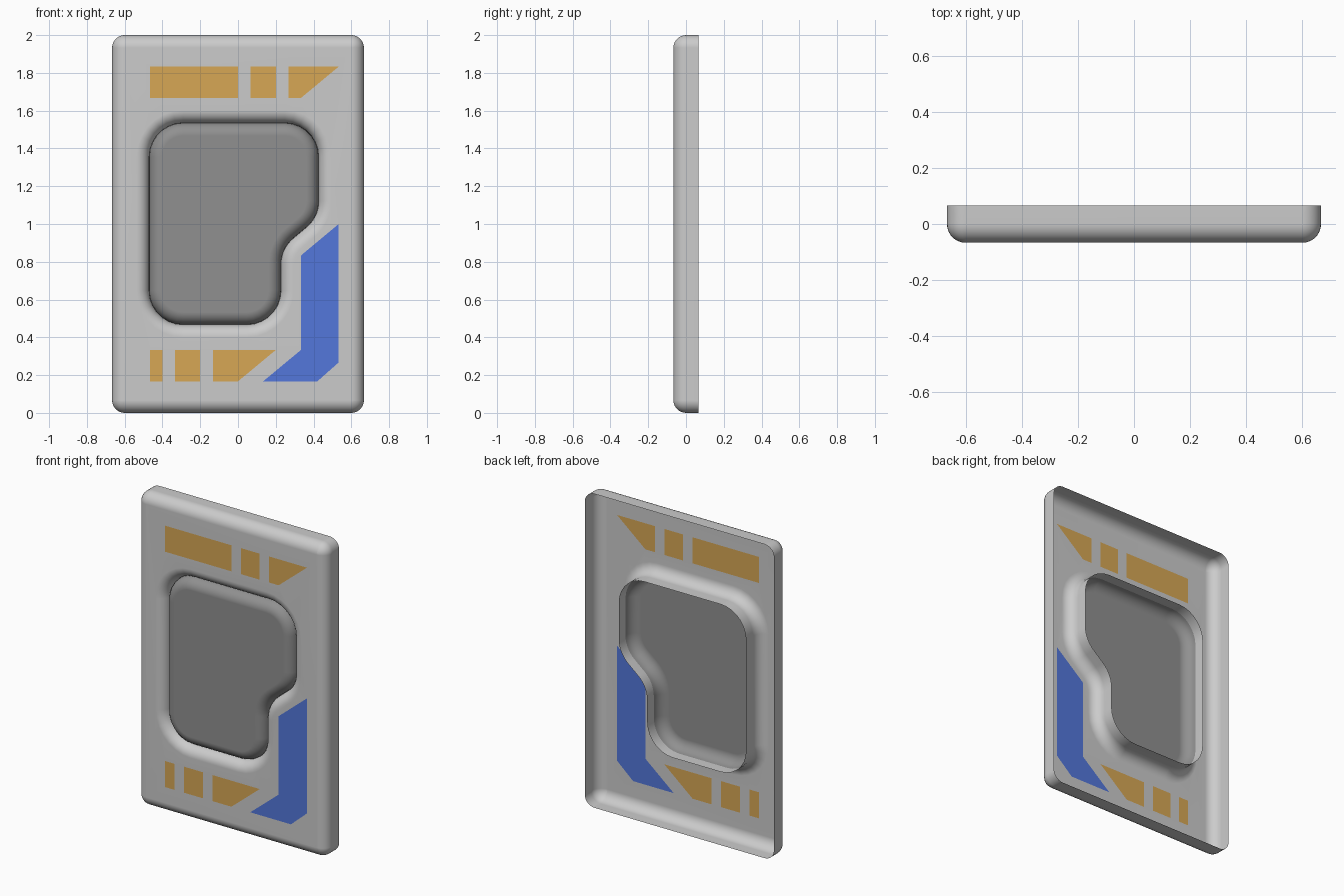
import bpy, bmesh, math
from mathutils import Vector

cube = bpy.data.objects.get("Cube")
if cube:
    bpy.data.objects.remove(cube)

R = 0.0667          # edge rounding radius and half depth
STEPS = 7           # segments of each rounding


def material(name, rgb):
    m = bpy.data.materials.new(name)
    m.use_nodes = True
    color = (*rgb, 1)
    m.diffuse_color = color
    m.node_tree.nodes["Principled BSDF"].inputs["Base Color"].default_value = color
    return m


light_grey = material("light grey", (0.6, 0.6, 0.6))
dark_grey = material("dark grey", (0.28, 0.28, 0.28))
orange = material("orange", (0.68, 0.39, 0.09))
blue = material("blue", (0.087, 0.186, 0.71))


def outline(corners, radius, offset):
    """Counter-clockwise polygon with filleted corners, grown by offset."""
    pts = [Vector(c) for c in corners]
    out = []
    for i, p in enumerate(pts):
        a = (p - pts[i - 1]).normalized()
        b = (pts[(i + 1) % len(pts)] - p).normalized()
        n1, n2 = Vector((a.y, -a.x)), Vector((b.y, -b.x))
        turn = math.atan2(a.x * b.y - a.y * b.x, a.dot(b))
        r = math.copysign(radius, turn)
        centre = p - (n1 + n2) * r / (1 + n1.dot(n2))
        start = math.atan2(n1.y, n1.x)
        for k in range(STEPS + 1):
            t = start + turn * k / STEPS
            out.append(centre + (r + offset) * Vector((math.cos(t), math.sin(t))))
    return out


def sweep(bm, corners, radius, profile):
    """Join rings of the outline along (offset, depth) steps; return the last ring."""
    prev = None
    for offset, y in profile:
        ring = [bm.verts.new((p.x, y, p.y)) for p in outline(corners, radius, offset)]
        if prev:
            for i in range(len(ring)):
                bm.faces.new((prev[i - 1], prev[i], ring[i], ring[i - 1]))
        prev = ring
    return prev


def finish(bm, name, mats):
    bmesh.ops.recalc_face_normals(bm, faces=bm.faces)
    front = max(bm.faces, key=lambda f: abs(f.normal.y) * f.calc_area())
    if front.normal.y > 0:
        bmesh.ops.reverse_faces(bm, faces=bm.faces)
    mesh = bpy.data.meshes.new(name)
    bm.to_mesh(mesh)
    bm.free()
    for m in mats:
        mesh.materials.append(m)
    ob = bpy.data.objects.new(name, mesh)
    bpy.context.collection.objects.link(ob)
    bpy.ops.object.select_all(action='DESELECT')
    ob.select_set(True)
    bpy.context.view_layer.objects.active = ob
    bpy.ops.object.shade_smooth_by_angle(angle=math.radians(40))
    ob.modifiers.new("even_shading", 'WEIGHTED_NORMAL').keep_sharp = True


# Quarter-round edge, from the side wall (0, 0) to the front plane (-R, -R)
angles = [math.pi / 2 * k / STEPS for k in range(STEPS + 1)]
edge = [(R * (math.cos(t) - 1), -R * math.sin(t)) for t in angles]
lip = [(-d, y) for d, y in edge]

frame_corners = [(-0.6667, 0), (0.6667, 0), (0.6667, 2), (-0.6667, 2)]
window_corners = [(-0.47, 0.467), (0.227, 0.467), (0.227, 0.87),
                  (0.427, 1.037), (0.427, 1.535), (-0.47, 1.535)]

# Painted stripes: slot 1 orange, slot 2 blue
LOW, HIGH = (0.167, 0.333), (1.667, 1.833)


def bar(x0, x1, rows, slant=0):
    lo, hi = rows
    return [(x0, lo), (x1, lo), (x1 + slant, hi), (x0, hi)]


stripes = [(1, bar(-0.467, 0, HIGH)), (1, bar(0.067, 0.2, HIGH)),
           (1, bar(0.267, 0.333, HIGH, 0.2)), (1, bar(-0.467, -0.4, LOW)),
           (1, bar(-0.333, -0.2, LOW)), (1, bar(-0.133, 0, LOW, 0.2)),
           (2, [(0.133, 0.167), (0.42, 0.167), (0.533, 0.267),
                (0.533, 1), (0.333, 0.833), (0.333, 0.333)])]

# Open-backed frame with a rounded rim and a window lip
bm = bmesh.new()
sweep(bm, frame_corners, R, [(0, R)] + edge)
sweep(bm, window_corners, 0.18, [(0, R)] + lip)
bmesh.ops.remove_doubles(bm, verts=bm.verts, dist=0.0001)
for slot, poly in stripes:
    bm.faces.new([bm.verts.new((x, -R, z)) for x, z in poly]).material_index = slot
front_edges = [e for e in bm.edges if all(abs(v.co.y + R) < 0.0001 for v in e.verts)]
bmesh.ops.triangle_fill(bm, use_beauty=True, edges=front_edges, normal=(0, -1, 0))
finish(bm, "frame", [light_grey, orange, blue])

# Rounded panel set in the window
bm = bmesh.new()
bm.faces.new(sweep(bm, window_corners, 0.18, edge))
finish(bm, "window_panel", [dark_grey])
